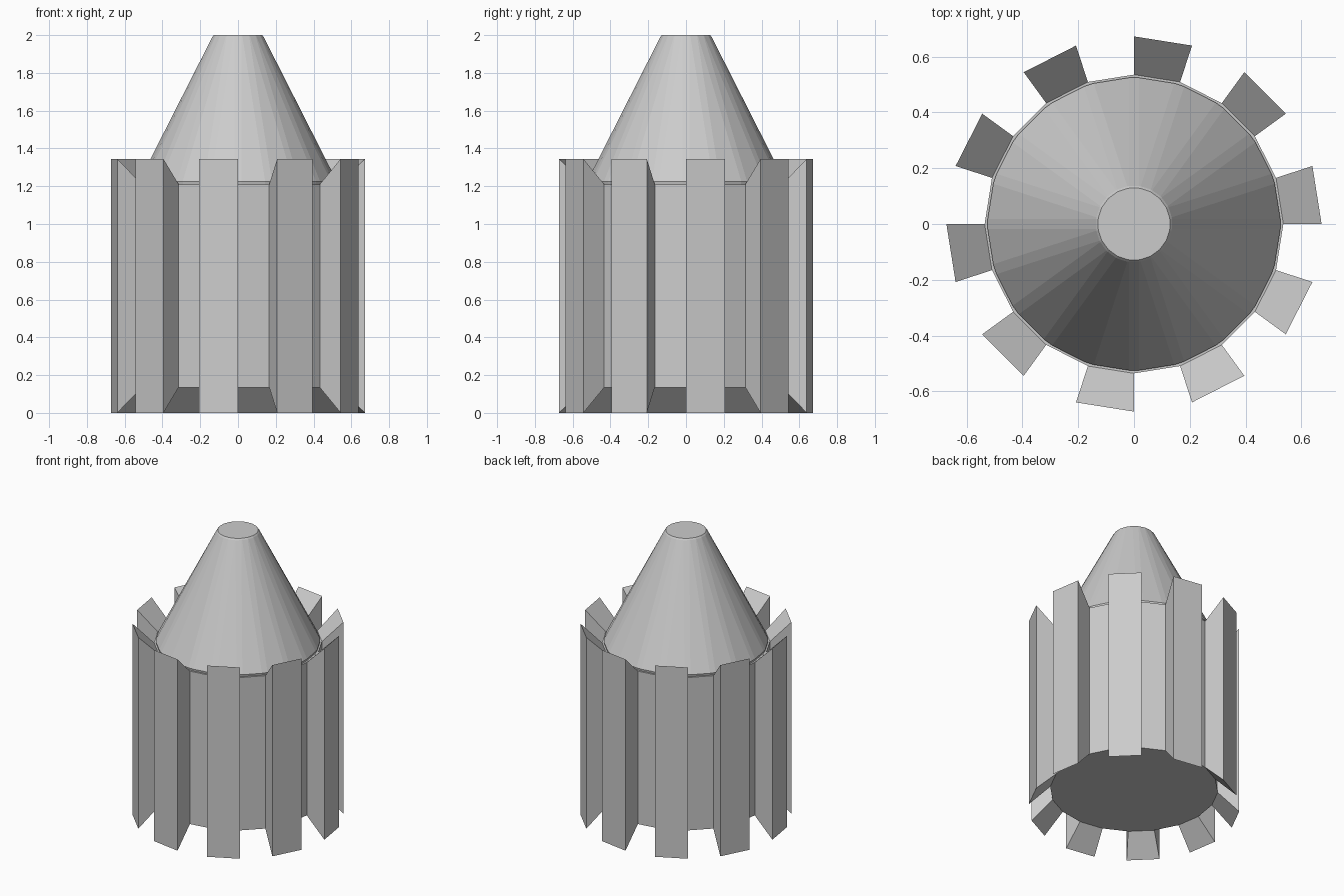
import bpy, bmesh
from math import cos, sin, pi
from mathutils import Vector

if "Cube" in bpy.data.objects:
    bpy.data.objects.remove(bpy.data.objects["Cube"])

SIDES = 20


def corner(k, r, z):
    a = 2 * pi * k / SIDES
    return Vector((r * cos(a), r * sin(a), z))


def finish(bm, name):
    bmesh.ops.recalc_face_normals(bm, faces=bm.faces[:])
    mesh = bpy.data.meshes.new(name)
    bm.to_mesh(mesh)
    bm.free()
    ob = bpy.data.objects.new(name, mesh)
    bpy.context.collection.objects.link(ob)
    return ob


def loft(bm, rings):
    # bridge successive rings and cap both ends; returns the side faces in order
    n = len(rings[0])
    sides = []
    for lo, hi in zip(rings, rings[1:]):
        for i in range(n):
            j = (i + 1) % n
            sides.append(bm.faces.new((lo[i], lo[j], hi[j], hi[i])))
    bm.faces.new(rings[0][::-1])
    bm.faces.new(rings[-1])
    return sides


# Drum body, every second side extruded outward into a flared tooth
bm = bmesh.new()
rings = [[bm.verts.new(corner(k, 0.535, z)) for k in range(SIDES)] for z in (0.135, 1.21)]
sides = loft(bm, rings)
for f in bmesh.ops.extrude_discrete_faces(bm, faces=sides[::2])["faces"]:
    for v in f.verts:
        s = 0.672 / 0.535
        v.co.x *= s
        v.co.y *= s
        v.co.z = 0.0 if v.co.z < 0.6 else 1.345
finish(bm, "toothed_drum")


# Tapered cone with chamfered corner edges and chamfered rims
def chamfered_ring(bm, r, z, d):
    out = []
    for k in range(SIDES):
        c = corner(k, r, z)
        for other in (k - 1, k + 1):
            out.append(bm.verts.new(c + (corner(other, r, z) - c).normalized() * d))
    return out


bm = bmesh.new()
profile = [(0.523, 1.205, 0.019), (0.527, 1.225, 0.019),
           (0.139, 1.99, 0.019), (0.131, 2.0, 0.018)]
loft(bm, [chamfered_ring(bm, *p) for p in profile])
finish(bm, "ribbed_cone")
